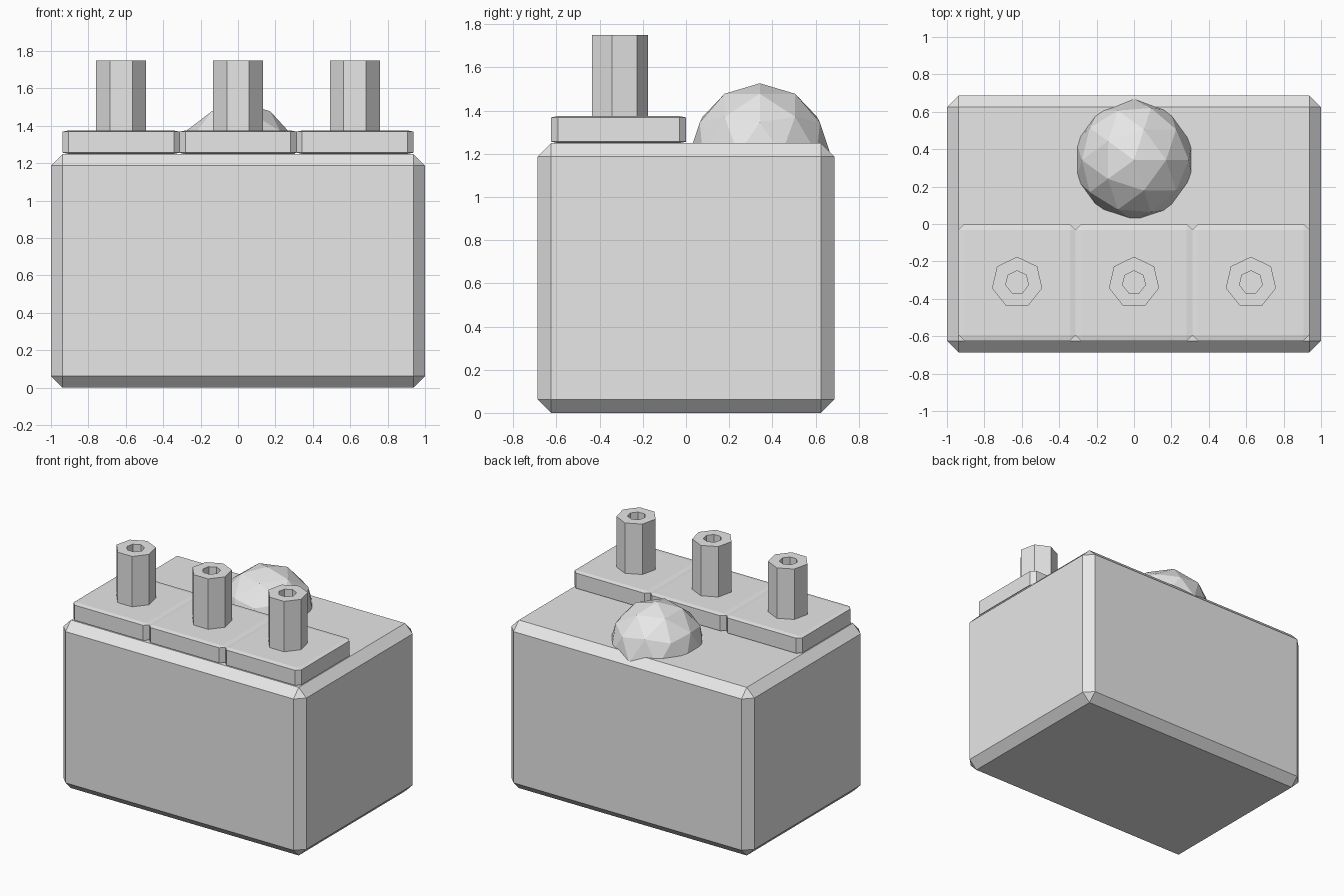
import bpy, bmesh, math
from mathutils import Matrix, Vector

cube = bpy.data.objects.get("Cube")
if cube:
    bpy.data.objects.remove(cube, do_unlink=True)

grey = bpy.data.materials.new("plain_grey")
grey.use_nodes = True
grey.diffuse_color = (0.8, 0.8, 0.8, 1)
grey.node_tree.nodes["Principled BSDF"].inputs["Base Color"].default_value = (0.8, 0.8, 0.8, 1)


def finish(name, bm, location):
    bmesh.ops.recalc_face_normals(bm, faces=bm.faces)
    mesh = bpy.data.meshes.new(name)
    bm.to_mesh(mesh)
    bm.free()
    mesh.materials.append(grey)
    obj = bpy.data.objects.new(name, mesh)
    obj.location = location
    bpy.context.collection.objects.link(obj)
    return obj


def chamfered_box(name, size, chamfer, location, squash=1):
    """Box with every edge chamfered, then flattened in z by squash."""
    bm = bmesh.new()
    bmesh.ops.create_cube(bm, size=1)
    bmesh.ops.scale(bm, vec=size, verts=bm.verts)
    bmesh.ops.bevel(bm, geom=bm.edges[:], offset=chamfer, segments=1,
                    affect='EDGES', profile=0.5)
    bmesh.ops.scale(bm, vec=(1, 1, squash), verts=bm.verts)
    return finish(name, bm, location)


def hollow_post(name, outer, inner, height, location, sides=7):
    """Faceted tube standing on its origin, one corner towards the back."""
    bm = bmesh.new()
    rings = []
    for radius, z in ((outer, 0), (outer, height), (inner, height), (inner, 0)):
        rings.append([bm.verts.new((radius * math.sin(math.tau * i / sides),
                                    radius * math.cos(math.tau * i / sides), z))
                      for i in range(sides)])
    for r in range(4):
        a, b = rings[r], rings[(r + 1) % 4]
        for i in range(sides):
            j = (i + 1) % sides
            bm.faces.new((a[i], a[j], b[j], b[i]))
    return finish(name, bm, location)


# Main block
chamfered_box("body", (2, 1.375, 1.25), 0.0625, (0, 0, 0.625))

# Row of three plates, each carrying a hollow post
for side, x in (("right", -0.625), ("middle", 0), ("left", 0.625)):
    chamfered_box(side + "_plate", (0.625, 0.625, 0.625), 0.031,
                  (x, -0.3125, 1.3125), squash=0.2)
    hollow_post(side + "_post", 0.1375, 0.0625, 0.38, (x, -0.3125, 1.37))

# Faceted dome sunk into the back of the top
bm = bmesh.new()
bmesh.ops.create_icosphere(bm, subdivisions=2, radius=0.327)
finish("dome", bm, (0, 0.342, 1.2))
